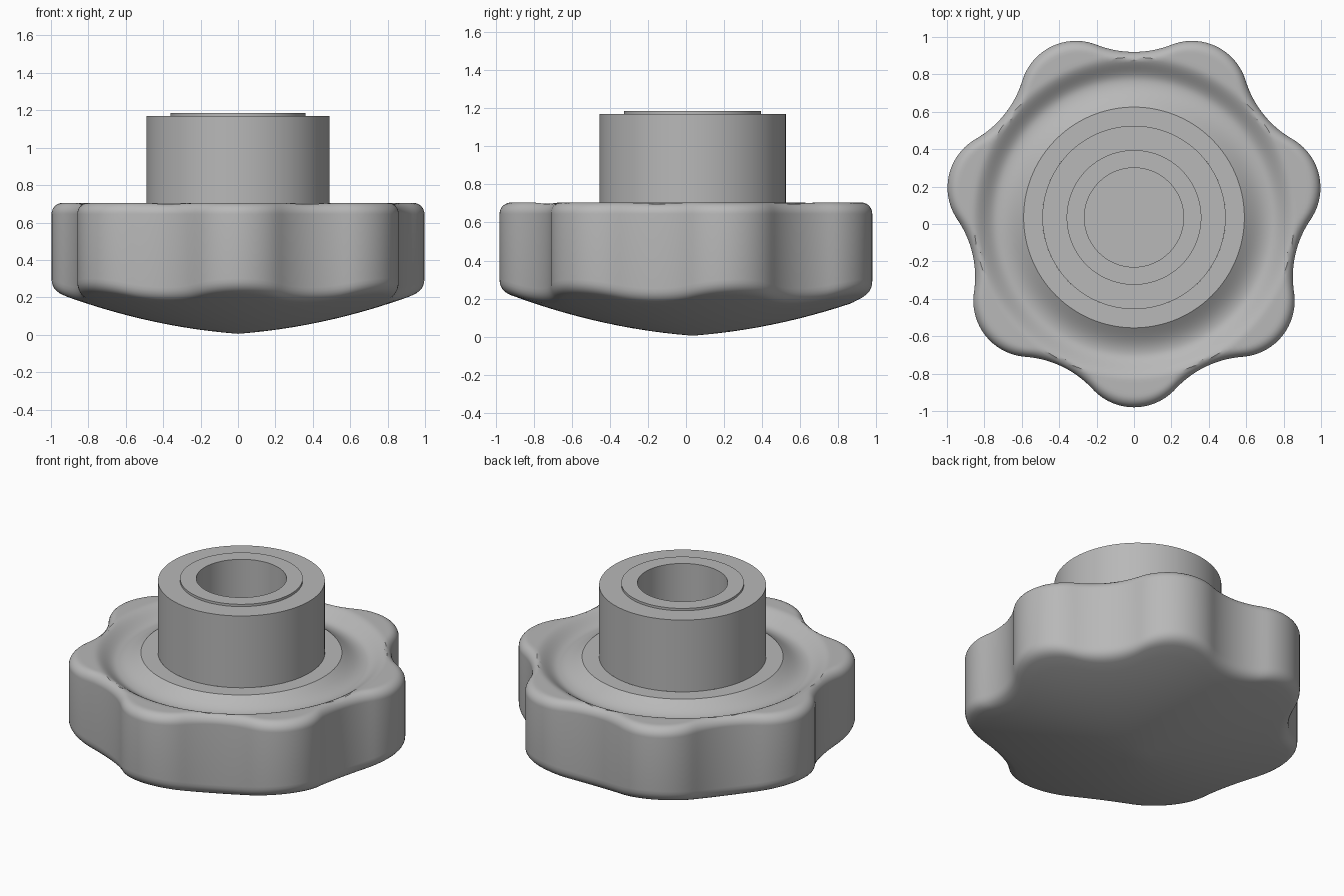
import bpy, bmesh
from math import sin, cos, pi, sqrt, atan2, radians

cube = bpy.data.objects.get("Cube")
if cube:
    bpy.data.objects.remove(cube, do_unlink=True)

CENTRE_Y = 0.035
LOBES, SEG = 7, 32
HALF = pi / LOBES
LOBE_D, LOBE_R, VALLEY_R = 0.715, 0.30, 0.885
# Scallop circle tangent to neighbouring lobe circles
K = VALLEY_R - LOBE_R
SCOOP_D = (LOBE_D**2 - K**2) / (2 * (LOBE_D * cos(HALF) - K))
SCOOP_R = SCOOP_D - VALLEY_R
F = LOBE_R / (LOBE_R + SCOOP_R)
TANGENT = atan2(F * SCOOP_D * sin(HALF),
                LOBE_D + F * (SCOOP_D * cos(HALF) - LOBE_D))

TOP, FILLET = 0.705, 0.06
GROOVE_IN, GROOVE_OUT, GROOVE_DEPTH = 0.59, 0.87, 0.065
HUB_R = 0.49

grey = bpy.data.materials.new("grey plastic")
grey.use_nodes = True
colour = (0.48, 0.48, 0.48, 1)
grey.diffuse_color = colour
grey.node_tree.nodes["Principled BSDF"].inputs["Base Color"].default_value = colour


def edge_radius(a):
    """Outline radius at angle a away from a lobe tip."""
    a = abs((a + HALF) % (2 * HALF) - HALF)
    if a < TANGENT:
        return LOBE_D * cos(a) + sqrt(LOBE_R**2 - (LOBE_D * sin(a))**2)
    b = HALF - a
    return SCOOP_D * cos(b) - sqrt(SCOOP_R**2 - (SCOOP_D * sin(b))**2)


def underside(r):
    return 0.005 + 0.075 * r + 0.155 * r * r


def top_height(r, edge):
    """Rounded rim, cut by the ring-shaped groove."""
    d = max(0, FILLET - (edge - r))
    z = TOP - FILLET + sqrt(max(0, FILLET**2 - d * d))
    t = (r - GROOVE_IN) / (GROOVE_OUT - GROOVE_IN)
    if 0 < t < 1:
        dip = sin(pi * t) if t < 0.5 else (1 + cos(2 * pi * (t - 0.5))) / 2
        z = min(z, TOP - GROOVE_DEPTH * dip)
    return z


def knob_section(a):
    e = edge_radius(a)
    pts = []
    # Domed underside
    inner = e - FILLET
    for i in range(1, 13):
        r = inner * i / 12
        pts.append((r, underside(r)))
    # Rounded lower edge
    z0, zc = underside(inner), underside(e)
    for i in range(1, 7):
        t = i / 6
        pts.append((inner + FILLET * (1 - (1 - t)**2),
                    (1 - t)**2 * z0 + 2 * t * (1 - t) * zc + t * t * (zc + FILLET)))
    # Rounded upper edge down to the groove
    for i in range(13):
        t = 1 - cos(pi / 2 * i / 12)
        r = e + (GROOVE_OUT - e) * t
        pts.append((r, top_height(r, e)))
    # Groove and flat collar seat
    for i in range(1, 21):
        r = GROOVE_OUT + (GROOVE_IN - GROOVE_OUT) * i / 20
        pts.append((r, top_height(r, e)))
    pts.append((HUB_R, TOP))
    return pts


def lathe(name, section, steps, start_pole=None, end_pole=None):
    """Sweep a section, which may vary with angle, round the axis."""
    bm = bmesh.new()
    cols = []
    for s in range(steps):
        a = 2 * pi * s / steps
        x, y = cos(a - pi / 2), sin(a - pi / 2)
        cols.append([bm.verts.new((r * x, r * y + CENTRE_Y, z)) for r, z in section(a)])
    poles = [(0, start_pole), (-1, end_pole)]
    poles = [(i, bm.verts.new((0, CENTRE_Y, z))) for i, z in poles if z is not None]
    for s in range(steps):
        p, q = cols[s], cols[(s + 1) % steps]
        for i in range(len(p) - 1):
            bm.faces.new((p[i], q[i], q[i + 1], p[i + 1]))
        for i, pole in poles:
            bm.faces.new((pole, q[i], p[i]) if i == 0 else (pole, p[i], q[i]))
    mesh = bpy.data.meshes.new(name)
    bm.to_mesh(mesh)
    bm.free()
    mesh.materials.append(grey)
    ob = bpy.data.objects.new(name, mesh)
    bpy.context.collection.objects.link(ob)
    bpy.ops.object.select_all(action='DESELECT')
    ob.select_set(True)
    bpy.context.view_layer.objects.active = ob
    bpy.ops.object.shade_smooth_by_angle(angle=radians(32))
    return ob


# Seven-lobed grip
lathe("lobed_grip", knob_section, LOBES * SEG, start_pole=underside(0))

# Hub with raised insert ring and blind bore
hub = [(HUB_R, TOP), (HUB_R, 1.17), (0.36, 1.17), (0.36, 1.185),
       (0.265, 1.185), (0.265, 0.55)]
lathe("bored_hub", lambda a: hub, 128, end_pole=0.55)
